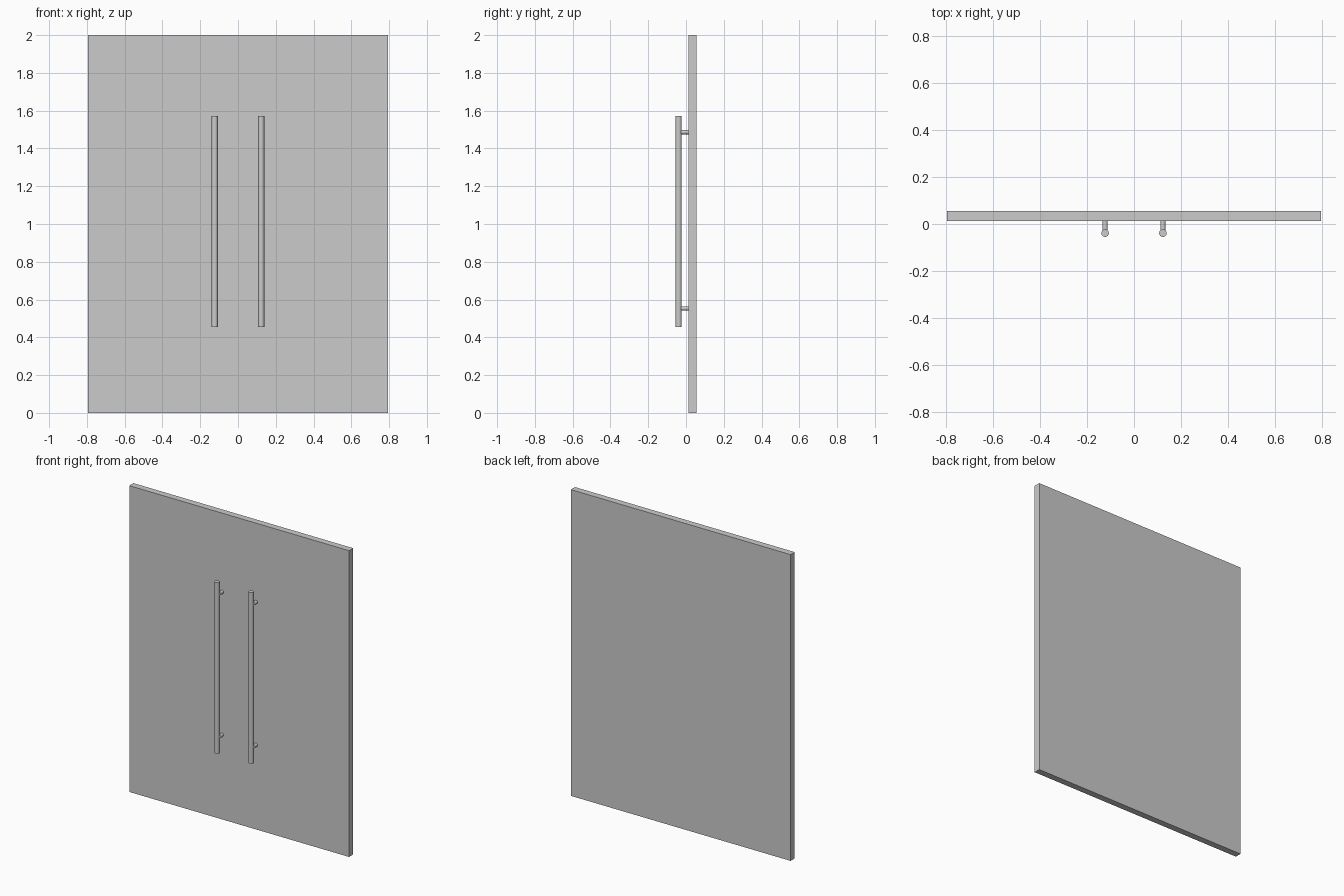
import bpy, math

if "Cube" in bpy.data.objects:
    bpy.data.objects.remove(bpy.data.objects["Cube"])

W, H = 1.588, 2.0               # door width and height
Y_FRONT, Y_BACK = 0.012, 0.055  # door faces
BAR_X, BAR_R = 0.123, 0.016     # handle bar
BAR_Y = -Y_BACK + BAR_R
BAR_Z0, BAR_Z1 = 0.455, 1.573
POST_R = 0.011


def cylinder(name, loc, radius, depth, rot=(0, 0, 0)):
    bpy.ops.mesh.primitive_cylinder_add(vertices=32, radius=radius, depth=depth,
                                        location=loc, rotation=rot)
    ob = bpy.context.object
    ob.name = name
    bpy.ops.object.shade_smooth_by_angle(angle=math.radians(40))
    return ob


# Door slab
bpy.ops.mesh.primitive_cube_add(size=1, location=(0, (Y_FRONT + Y_BACK) / 2, H / 2))
door = bpy.context.object
door.name = "door_panel"
door.scale = (W, Y_BACK - Y_FRONT, H)
bpy.ops.object.transform_apply(location=False, rotation=False, scale=True)

# Two pull handles, each a long bar on two standoff posts
for side, s in (("left", -1), ("right", 1)):
    cylinder(f"{side}_handle_bar", (s * BAR_X, BAR_Y, (BAR_Z0 + BAR_Z1) / 2),
             BAR_R, BAR_Z1 - BAR_Z0)
    for level, z in (("lower", 0.553), ("upper", 1.486)):
        cylinder(f"{side}_{level}_handle_post",
                 (s * BAR_X, (BAR_Y + Y_FRONT) / 2, z),
                 POST_R, Y_FRONT - BAR_Y, (math.pi / 2, 0, 0))
